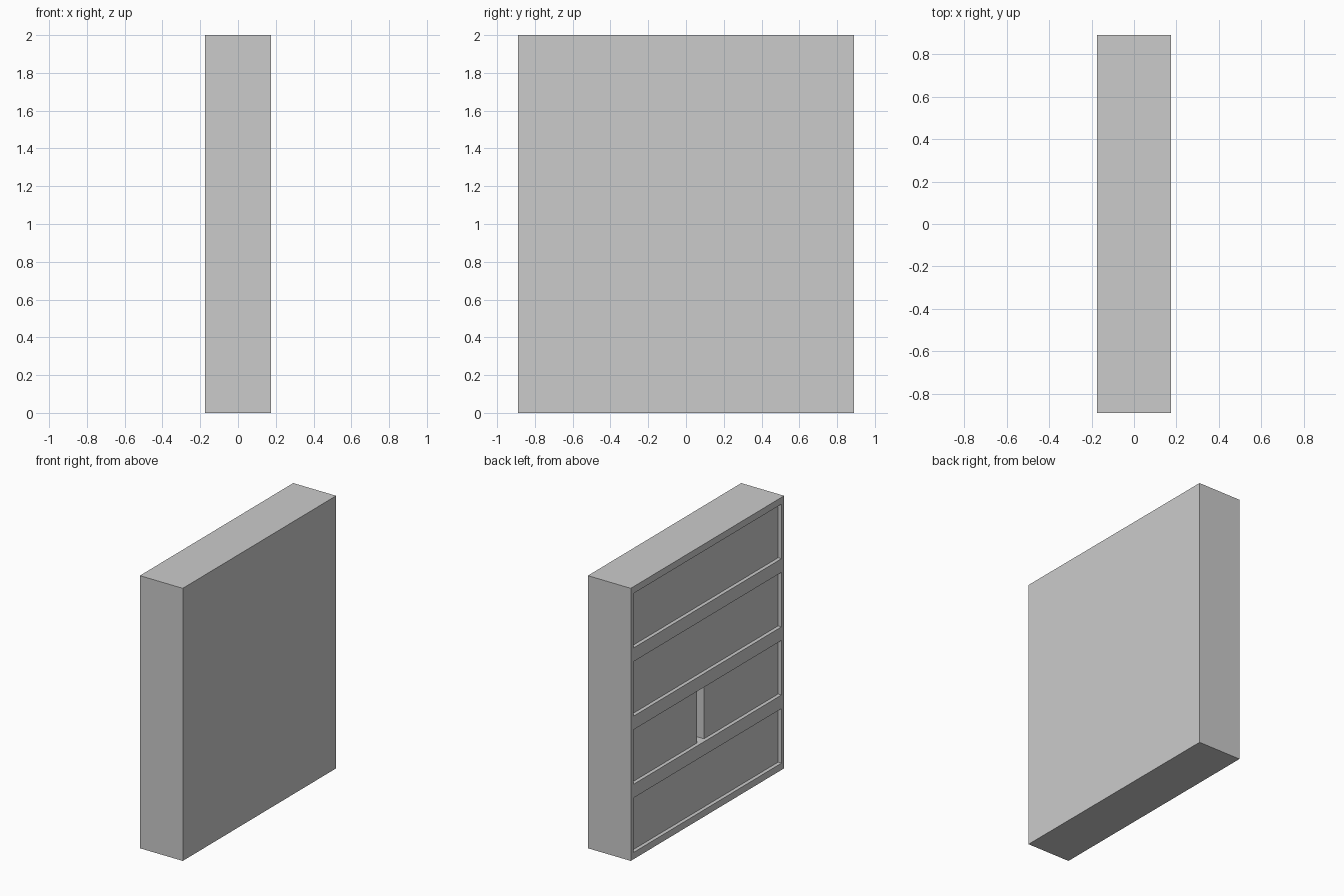
import bpy

if "Cube" in bpy.data.objects:
    bpy.data.objects.remove(bpy.data.objects["Cube"])

X, Y, H = 0.174, 0.889, 2.0     # half depth, half width, height
SIDE, EDGE, SHELF, BAY = 0.03, 0.05, 0.1, 0.4
INSET, BACK = 0.027, 0.03


def box(name, x0, x1, y0, y1, z0, z1):
    bpy.ops.mesh.primitive_cube_add(
        size=1, location=((x0 + x1) / 2, (y0 + y1) / 2, (z0 + z1) / 2))
    ob = bpy.context.object
    ob.name = name
    ob.scale = (x1 - x0, y1 - y0, z1 - z0)
    bpy.ops.object.transform_apply(location=False, rotation=False, scale=True)
    return ob


inner = Y - SIDE
back_x = X - BACK

# Cabinet shell, open towards -x
box("back_panel", back_x, X, -Y, Y, 0, H)
box("side_panel_front", -X, back_x, -Y, -inner, 0, H)
box("side_panel_rear", -X, back_x, inner, Y, 0, H)
box("base_board", -X, back_x, -inner, inner, 0, EDGE)
box("top_board", -X, back_x, -inner, inner, H - EDGE, H)

# Shelves between the four bays
for i in range(3):
    z = EDGE + BAY + i * (BAY + SHELF)
    box(f"shelf_{i + 1}", -X, back_x, -inner, inner, z, z + SHELF)

# Slightly recessed rows of contents; the second row has a gap
for i in range(4):
    z = EDGE + i * (BAY + SHELF)
    spans = [(-inner, 0.002), (0.082, inner)] if i == 1 else [(-inner, inner)]
    for j, (y0, y1) in enumerate(spans):
        box(f"shelf_contents_{i + 1}_{j + 1}", -X + INSET, back_x, y0, y1, z, z + BAY)
